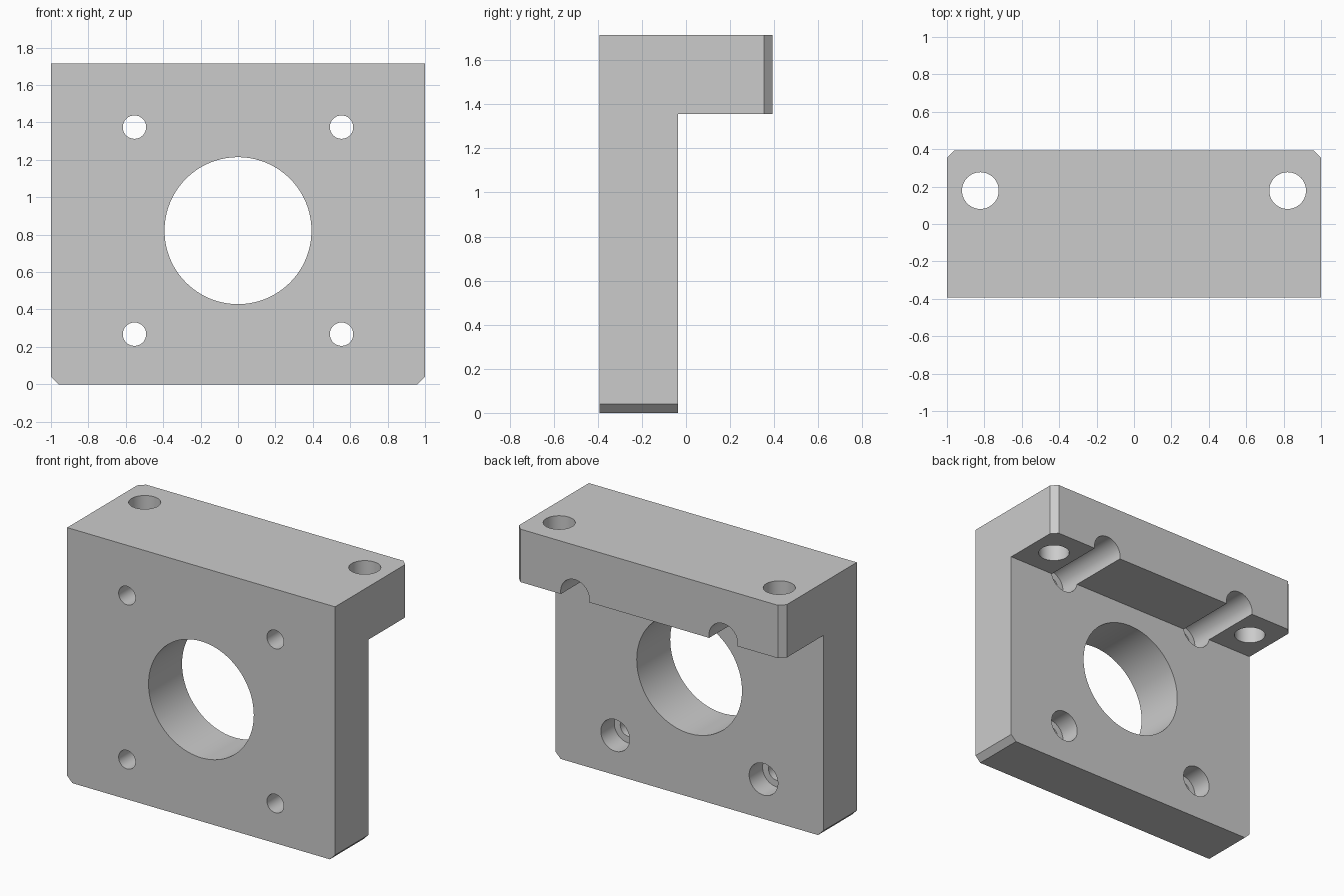
import bpy, bmesh, math
from mathutils import Matrix, Vector

if "Cube" in bpy.data.objects:
    bpy.data.objects.remove(bpy.data.objects["Cube"])

U = 1 / 28          # one millimetre in model units (56 mm wide bracket)
HOLE_Z = 23         # height of the motor axis

# L-shaped bracket body: side profile (y, z) extruded along x
profile = [(-11, 0), (-1, 0), (-1, 38), (11, 38), (11, 48), (-11, 48)]
bm = bmesh.new()
face = bm.faces.new([bm.verts.new((-28 * U, y * U, z * U)) for y, z in profile])
ext = bmesh.ops.extrude_face_region(bm, geom=[face])
bmesh.ops.translate(bm, vec=(56 * U, 0, 0),
                    verts=[v for v in ext["geom"] if isinstance(v, bmesh.types.BMVert)])
bmesh.ops.recalc_face_normals(bm, faces=bm.faces)


# Chamfers: lower plate corners and rear flange corners
def is_chamfer_edge(e):
    a, b = (v.co for v in e.verts)
    if abs(a.x - b.x) > 1e-4:
        return False
    on_bottom = max(a.z, b.z) < 1e-4
    on_rear = min(a.y, b.y) > 11 * U - 1e-4
    return on_bottom or on_rear


bmesh.ops.bevel(bm, geom=[e for e in bm.edges if is_chamfer_edge(e)],
                offset=1.1 * U, segments=1, affect='EDGES')
mesh = bpy.data.meshes.new("motor_bracket")
bm.to_mesh(mesh)
bm.free()
body = bpy.data.objects.new("motor_bracket", mesh)
bpy.context.collection.objects.link(body)
bpy.context.view_layer.objects.active = body
body.select_set(True)


def drill(start, end, radius, segments=64):
    """Cut a cylindrical hole between two points (in mm)."""
    a, b = Vector(start) * U, Vector(end) * U
    rot = (b - a).to_track_quat('Z', 'Y').to_matrix().to_4x4()
    cut = bmesh.new()
    bmesh.ops.create_cone(cut, cap_ends=True, segments=segments, radius1=radius * U,
                          radius2=radius * U, depth=(b - a).length,
                          matrix=Matrix.Translation((a + b) / 2) @ rot)
    cut_mesh = bpy.data.meshes.new("hole_cutter")
    cut.to_mesh(cut_mesh)
    cut.free()
    cutter = bpy.data.objects.new("hole_cutter", cut_mesh)
    cutter.hide_render = True
    bpy.context.collection.objects.link(cutter)
    mod = body.modifiers.new("hole", 'BOOLEAN')
    mod.operation = 'DIFFERENCE'
    mod.solver = 'EXACT'
    mod.object = cutter
    bpy.ops.object.modifier_apply(modifier=mod.name)
    bpy.data.objects.remove(cutter)


# Large motor boss opening
drill((0, -14, HOLE_Z), (0, 5, HOLE_Z), 11, 128)

for sx in (-1, 1):
    # Motor screw holes with counterbores; the upper ones groove the flange
    for sz in (-1, 1):
        x, z = sx * 15.5, HOLE_Z + sz * 15.5
        drill((x, -5, z), (x, 14, z), 3)
        drill((x, -14, z), (x, -3, z), 1.75)
    # Vertical mounting holes in the flange
    drill((sx * 23, 5, 30), (sx * 23, 5, 52), 2.75)

bpy.ops.object.shade_smooth_by_angle(angle=math.radians(30))
